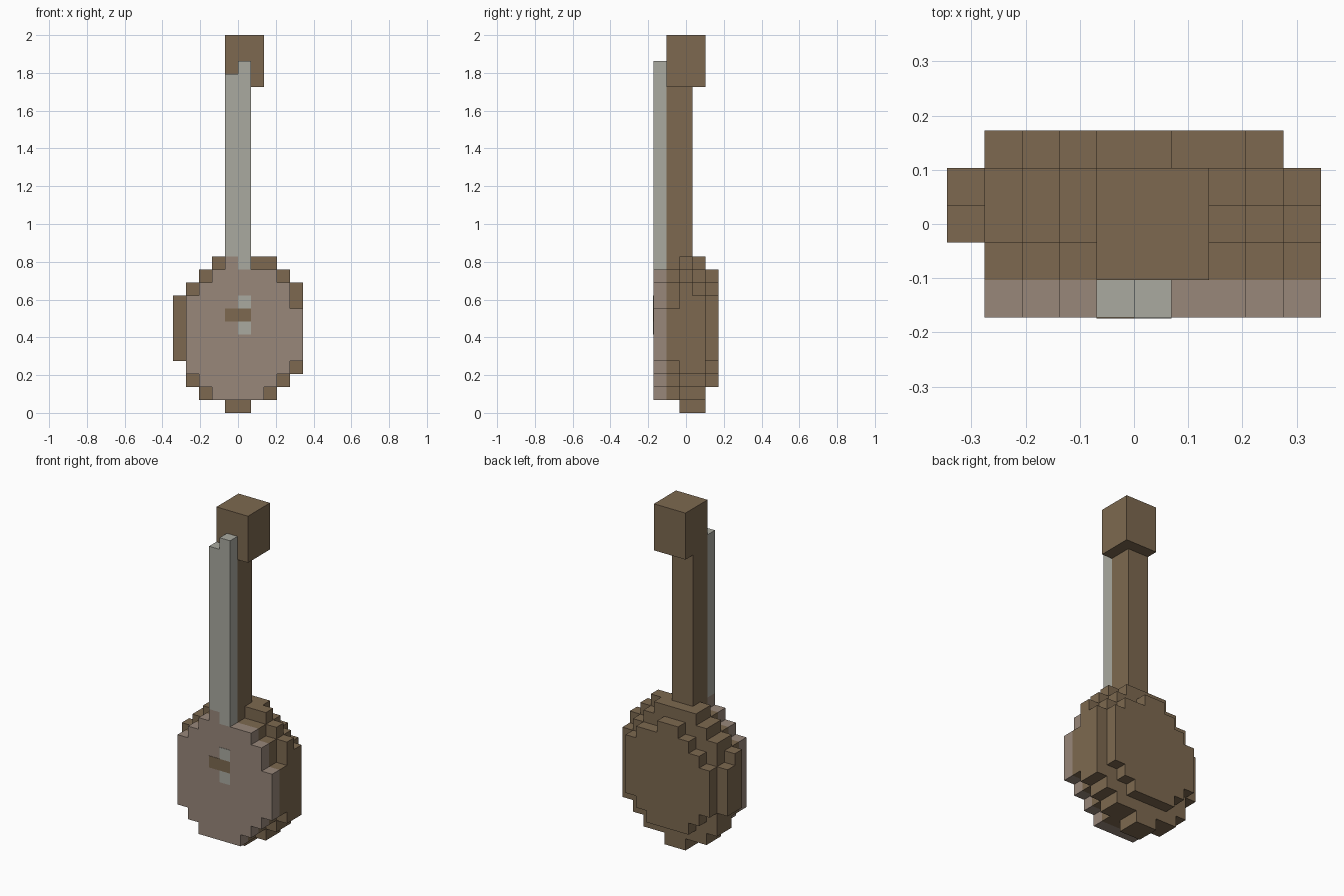
import bpy, bmesh

if "Cube" in bpy.data.objects:
    bpy.data.objects.remove(bpy.data.objects["Cube"])

U = 2 / 29  # one block


def material(name, rgb):
    m = bpy.data.materials.new(name)
    m.diffuse_color = (*rgb, 1)
    m.use_nodes = True
    m.node_tree.nodes["Principled BSDF"].inputs["Base Color"].default_value = m.diffuse_color
    return m


wood = material("brown wood", (0.205, 0.141, 0.08))
face = material("pale wood", (0.314, 0.242, 0.195))
grey = material("light grey", (0.402, 0.402, 0.352))


def slab(name, rows, y0, y1, mat):
    """Extrude a stepped outline. Rows are (bottom, top, left, right) in blocks."""
    right = [(r[3], z) for r in rows for z in r[:2]]
    left = [(r[2], z) for r in reversed(rows) for z in (r[1], r[0])]
    outline = []
    for p in right + left:
        if not outline or p != outline[-1]:
            outline.append(p)
    # drop points lying in the middle of a straight edge
    n = len(outline)
    outline = [p for i, p in enumerate(outline)
               if not (outline[i - 1][0] == p[0] == outline[(i + 1) % n][0])]
    bm = bmesh.new()
    front = bm.faces.new([bm.verts.new(((x - 5) * U, (y0 - 2.5) * U, z * U))
                          for x, z in outline])
    ext = bmesh.ops.extrude_face_region(bm, geom=[front], use_keep_orig=True)
    moved = [v for v in ext["geom"] if isinstance(v, bmesh.types.BMVert)]
    bmesh.ops.translate(bm, verts=moved, vec=(0, (y1 - y0) * U, 0))
    bmesh.ops.recalc_face_normals(bm, faces=bm.faces)
    me = bpy.data.meshes.new(name)
    bm.to_mesh(me)
    bm.free()
    me.materials.append(mat)
    ob = bpy.data.objects.new(name, me)
    bpy.context.collection.objects.link(ob)
    return ob


# Round body, built as stepped layers from front to back
front_rows = [(1, 2, 3, 7), (2, 3, 2, 8), (3, 4, 1, 9), (4, 8, 1, 10),
              (8, 9, 1, 9), (9, 10, 2, 9), (10, 11, 3, 8)]
wide_rows = [(0, 1, 4, 6), (1, 2, 2, 8), (2, 3, 1, 9), (3, 4, 1, 10),
             (4, 9, 0, 10), (9, 10, 1, 10), (10, 11, 2, 9), (11, 12, 3, 8)]
rear_rows = [(0, 1, 4, 6), (1, 2, 2, 8), (2, 3, 1, 9), (3, 4, 1, 10),
             (4, 8, 0, 10), (8, 9, 1, 10), (9, 10, 1, 9), (10, 11, 2, 8),
             (11, 12, 3, 7)]
back_rows = [(2, 3, 3, 7), (3, 4, 2, 8), (4, 8, 1, 9), (8, 9, 2, 9),
             (9, 10, 3, 8), (10, 11, 4, 6)]
slab("body_front", front_rows + [(11, 12, 4, 5)], 0, 1, face)
slab("body_inner", front_rows, 1, 2, wood)
slab("body_wide", wide_rows, 2, 3, wood)
slab("body_rear", rear_rows, 3, 4, wood)
slab("body_back", back_rows, 4, 5, wood)

# Neck, head block and fretboard
slab("neck", [(11, 25, 4, 6)], 1, 3, wood)
slab("head", [(25, 29, 4, 7)], 1, 4, wood)
slab("fretboard", [(11, 12, 5, 6), (12, 26, 4, 6), (26, 27, 5, 6)], 0, 1, grey)

# Thin painted marks on the front of the body
slab("string_mark_upper", [(8, 9, 5, 6)], -0.03, 0.03, grey)
slab("bridge_mark", [(7, 8, 4, 6)], -0.03, 0.03, wood)
slab("string_mark_lower", [(6, 7, 5, 6)], -0.03, 0.03, grey)
